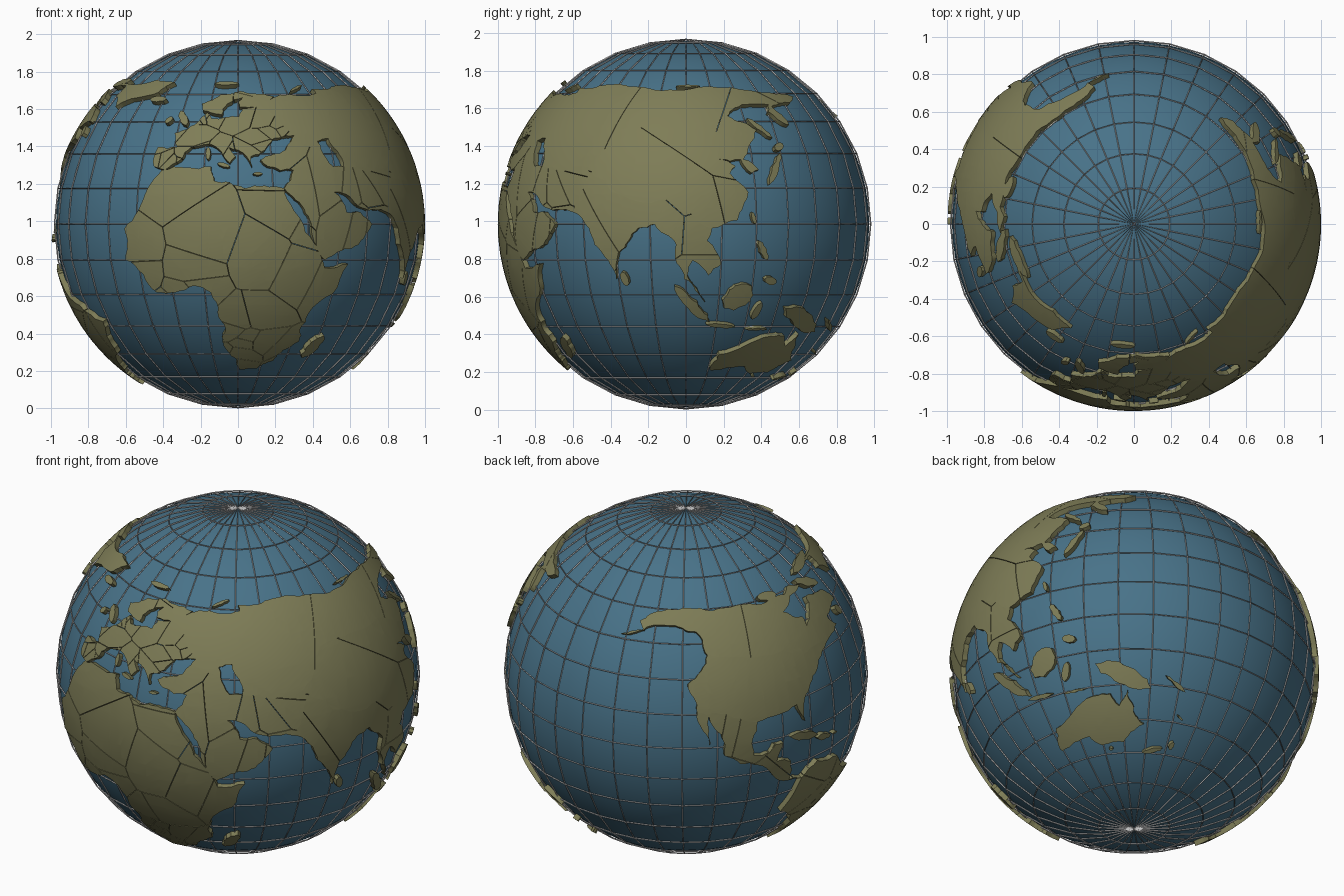
import bpy, bmesh, math, random
from mathutils import Vector

if "Cube" in bpy.data.objects:
    bpy.data.objects.remove(bpy.data.objects["Cube"])

R_LAND, R_LOW, R_SEA, R_WIRE, ZC = 1.0, .965, .973, .981, .985
random.seed(4)

# Oval world map, wrapped on a cylinder and pushed onto the sphere
def flat(lon, lat):
    width = 1 - .2 * (lat / 60) ** 2
    height = .01245 * lat - 1.73e-11 * lat ** 5
    return Vector((math.radians(1.11 * width * lon - 19), 1.75 * height - .48))

def globe(u, v, r):
    k = r / math.hypot(1, v)
    return k * math.sin(u), -k * math.cos(u), k * v + ZC

def material(name, rgb):
    m = bpy.data.materials.new(name)
    m.diffuse_color = (*rgb, 1)
    m.use_nodes = True
    m.node_tree.nodes["Principled BSDF"].inputs["Base Color"].default_value = m.diffuse_color
    return m

LAND = material("land", (.21, .205, .095))
SEA = material("sea", (.065, .17, .25))

def add(name, bm, mat=None):
    me = bpy.data.meshes.new(name)
    bm.to_mesh(me)
    bm.free()
    ob = bpy.data.objects.new(name, me)
    bpy.context.collection.objects.link(ob)
    if mat:
        me.materials.append(mat)
    return ob

def ragged(a, b, level):
    """Coast from a to b with shifted midpoints; the same both ways, so shared borders fit."""
    d = b - a
    if level == 0 or d.length < .04:
        return [a]
    sign = 1 if (a.x, a.y) < (b.x, b.y) else -1
    m = (a + b) / 2
    m += Vector((-d.y, d.x)) * sign * .1 * math.sin(97 * m.x + 61 * m.y)
    return ragged(a, m, level - 1) + ragged(m, b, level - 1)

def cut(bm, co, no, clear=False):
    bmesh.ops.bisect_plane(bm, geom=bm.verts[:] + bm.edges[:] + bm.faces[:], plane_co=co, plane_no=no, clear_outer=clear)

def plate(name, pts, countries=1):
    """Raised plate: flat outline split into countries, thickened, grid-sliced, then curved."""
    pts = [p for a, b in zip(pts, pts[1:] + pts[:1]) for p in ragged(a, b, 3)]
    lo = [min(p[i] for p in pts) for i in (0, 1)]
    hi = [max(p[i] for p in pts) for i in (0, 1)]
    seeds = [Vector((random.uniform(lo[0], hi[0]), random.uniform(lo[1], hi[1]), 0)) for _ in range(countries)]
    bm = bmesh.new()
    for s in seeds:
        cell = bmesh.new()
        face = cell.faces.new([cell.verts.new((*p, 0)) for p in pts])
        bmesh.ops.triangulate(cell, faces=[face])
        for t in seeds:
            if t is not s:
                n = (t - s).normalized()
                cut(cell, (s + t) / 2 - n * .0015, n, True)
        ext = bmesh.ops.extrude_face_region(cell, geom=cell.faces[:], use_keep_orig=True)
        low = {g for g in ext["geom"] if isinstance(g, bmesh.types.BMVert)}
        for v in cell.verts:
            v.co.z = R_LOW if v in low else R_LAND
        me = bpy.data.meshes.new("cell")
        cell.to_mesh(me)
        cell.free()
        bm.from_mesh(me)
        bpy.data.meshes.remove(me)
    for axis in (0, 1):
        no = [0, 0, 0]
        no[axis] = 1
        for i in range(math.ceil(lo[axis] / .08), math.floor(hi[axis] / .08) + 1):
            cut(bm, [i * .08 * n for n in no], no)
    for v in bm.verts:
        v.co = globe(*v.co)
    bmesh.ops.recalc_face_normals(bm, faces=bm.faces[:])
    me = add(name, bm, LAND).data
    me.shade_smooth()
    me.set_sharp_from_angle(angle=math.radians(30))

def land(name, countries, *n):
    plate(name, [flat(*p) for p in zip(n[::2], n[1::2])], countries)

def island(name, lon1, lat1, lon2, lat2, fat=.17):
    """Leaf-shaped island from tip to tip."""
    a, b = flat(lon1, lat1), flat(lon2, lat2)
    c, d = (a + b) / 2, (b - a) / 2
    side = Vector((-d.y, d.x)) * fat * 2
    plate(name, [c + d * math.cos(t) + side * math.sin(t) for t in (i * math.pi / 4 for i in range(8))])

def sphere(name, seg, r, mat=None):
    bm = bmesh.new()
    bmesh.ops.create_uvsphere(bm, u_segments=seg, v_segments=seg // 2, radius=r)
    ob = add(name, bm, mat)
    ob.location.z = ZC
    return ob

# Ocean ball and the grid cage around it
sphere("ocean", 64, R_SEA, SEA).data.shade_smooth()
wire = sphere("grid_lines", 32, R_WIRE).modifiers.new("wire", 'WIREFRAME')
wire.thickness, wire.offset, wire.use_even_offset = .008, 0, False

# Continents as lon, lat outlines
land("africa", 42, -6, 36, 10, 37, 11, 33, 20, 31, 32, 31, 37, 20, 43, 11, 51, 12, 40, -3, 40, -15, 35, -20, 33, -27,
     27, -34, 19, -35, 12, -17, 13, -9, 9, 4, 4, 6, -8, 4, -17, 13, -17, 21, -10, 31)
land("europe", 32, -9, 37, -9, 43, -2, 43, -4, 48, 4, 52, 8, 57, 10, 54, 21, 55, 23, 59, 30, 60, 40, 47, 32, 46, 28, 42,
     23, 40, 23, 37, 19, 42, 13, 45, 18, 40, 16, 38, 9, 44, 3, 43, 0, 39, -5, 36)
land("scandinavia", 3, 30, 60, 22, 60, 22, 63, 25, 66, 17, 62, 14, 56, 6, 58, 5, 62, 14, 68, 25, 71, 31, 69)
land("north_asia", 5, 30, 60, 31, 69, 41, 67, 37, 64, 45, 68, 67, 69, 69, 73, 81, 73, 104, 77, 113, 74, 140, 72, 180, 69,
     190, 66, 178, 62, 163, 60, 157, 51, 156, 57, 163, 61, 143, 59, 135, 55, 140, 49, 131, 43, 120, 50, 88, 49, 74, 37,
     54, 37, 53, 46, 48, 45, 48, 42, 38, 45, 40, 47)
land("east_asia", 3, 74, 37, 88, 49, 120, 50, 131, 43, 126, 39, 129, 36, 126, 35, 125, 39, 118, 39, 122, 37, 119, 35,
     122, 30, 116, 23, 108, 21, 97, 28, 81, 30)
land("south_asia", 9, 74, 37, 81, 30, 97, 28, 108, 21, 106, 18, 109, 12, 105, 9, 101, 13, 99, 9, 104, 1, 98, 8, 97, 17,
     92, 22, 87, 21, 80, 15, 78, 8, 73, 17, 72, 21, 67, 25)
land("southwest_asia", 14, 26, 39, 35, 42, 38, 45, 48, 42, 50, 37, 54, 37, 74, 37, 67, 25, 57, 26, 50, 30, 48, 30, 51, 25,
     56, 25, 60, 22, 52, 16, 43, 13, 39, 21, 35, 28, 32, 31, 36, 36, 28, 37)
land("north_america_top", 2, -168, 66, -157, 71, -128, 70, -95, 68, -94, 72, -82, 69, -94, 60, -82, 55, -80, 51, -77, 56,
     -78, 62, -65, 60, -56, 53, -66, 50, -61, 46, -67, 44, -82, 43, -89, 48, -123, 49, -135, 58, -148, 61, -164, 55,
     -158, 58, -166, 62)
land("north_america_middle", 1, -123, 49, -89, 48, -82, 43, -67, 44, -76, 37, -81, 31, -80, 25, -84, 30, -97, 28,
     -105, 30, -117, 32, -124, 40)
land("central_america", 6, -117, 32, -105, 30, -97, 28, -96, 19, -91, 19, -90, 21, -87, 21, -88, 16, -83, 15, -82, 9,
     -77, 8, -84, 9, -94, 16, -105, 20, -113, 31, -110, 23)
land("south_america", 11, -77, 8, -72, 12, -62, 10, -50, 1, -35, -6, -39, -15, -41, -22, -48, -26, -54, -35, -62, -39,
     -68, -50, -66, -55, -74, -51, -71, -18, -81, -5)
land("australia", 1, 142, -11, 146, -19, 153, -26, 150, -37, 140, -38, 131, -31, 117, -35, 114, -22, 130, -12, 136, -12,
     140, -17)
land("greenland", 1, -73, 78, -35, 83, -17, 80, -22, 70, -43, 60, -53, 67, -58, 76)

# Islands, tip to tip
island("baffin_island", -88, 73, -64, 63)
island("ellesmere_island", -88, 77, -64, 83)
island("victoria_island", -117, 72, -102, 70, .3)
island("iceland", -24, 65, -14, 65, .25)
island("britain", -4, 58, 0, 51)
island("ireland", -9, 52, -7, 55, .3)
island("spitsbergen", 11, 79, 27, 79)
island("long_arctic_island", 53, 71, 67, 77, .1)
island("siberian_islands", 137, 75, 151, 75, .12)
island("newfoundland", -58, 51, -54, 47, .3)
island("sicily", 12, 38, 16, 37)
island("sardinia", 9, 39, 9, 43)
island("crete", 23, 35, 26, 35)
island("cuba", -85, 22, -74, 20, .1)
island("hispaniola", -74, 19, -68, 18)
island("puerto_rico", -67, 18, -65, 18)
island("madagascar", 49, -12, 45, -25)
island("sri_lanka", 80, 10, 81, 6, .25)
island("japan_main", 130, 32, 141, 41, .1)
island("japan_north", 140, 42, 145, 44, .35)
island("sakhalin", 142, 54, 143, 46, .1)
island("taiwan", 121, 25, 121, 22)
island("luzon", 121, 18, 123, 13)
island("mindanao", 122, 8, 126, 7, .3)
island("borneo", 110, -1, 118, 6, .35)
island("sumatra", 95, 6, 106, -6, .1)
island("java", 105, -7, 115, -8, .08)
island("sulawesi", 120, -5, 122, 1)
island("timor", 119, -9, 127, -9, .08)
island("new_guinea", 131, -1, 150, -10)
island("solomon_islands", 154, -5, 162, -10, .08)
island("new_caledonia", 164, -20, 167, -22)
island("tasmania", 145, -41, 148, -43, .35)
island("new_zealand_north", 173, -35, 177, -41)
island("new_zealand_south", 173, -41, 167, -46)
